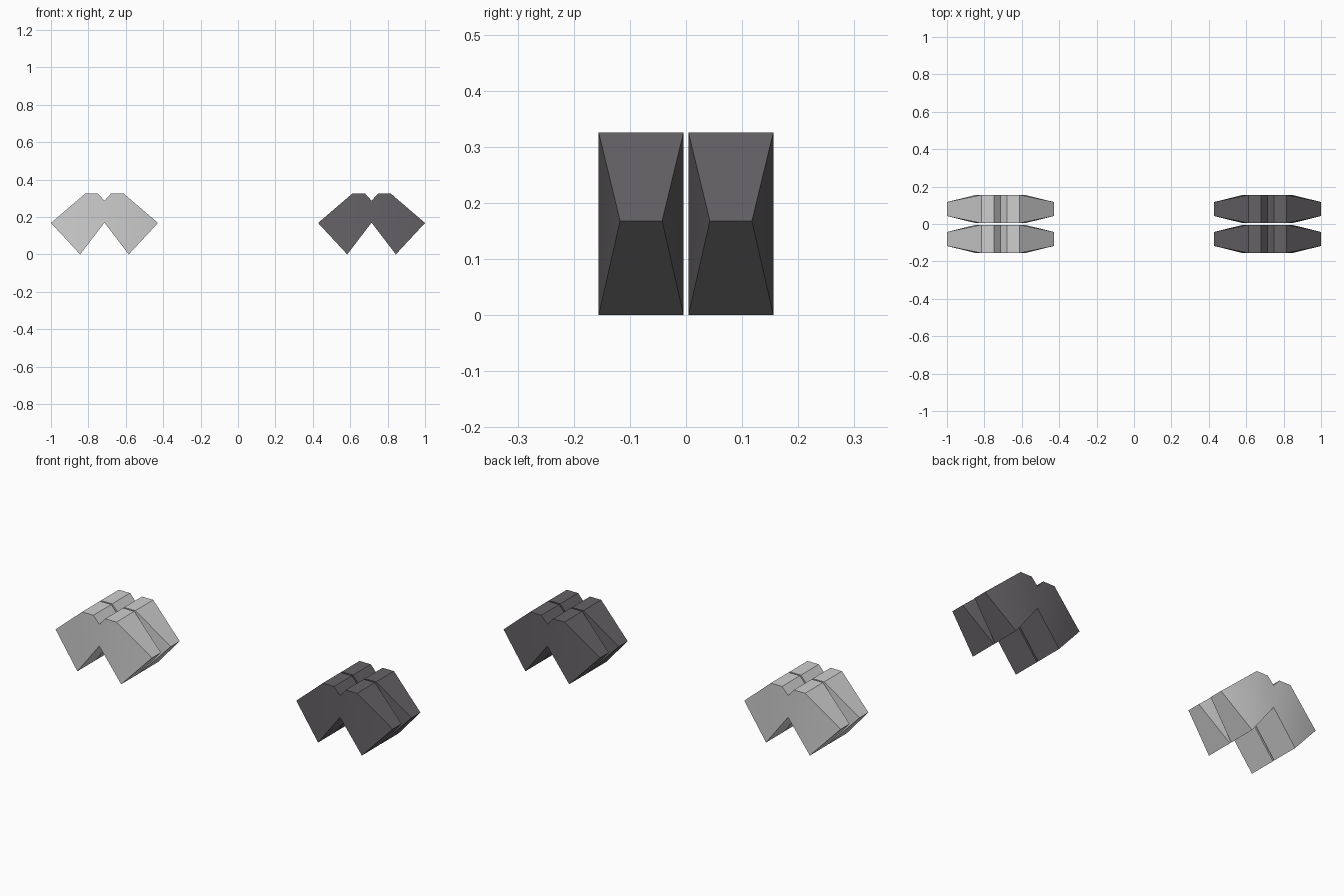
import bpy, bmesh
from mathutils import Vector

if "Cube" in bpy.data.objects:
    bpy.data.objects.remove(bpy.data.objects["Cube"])

def material(name, rgb):
    m = bpy.data.materials.new(name)
    m.diffuse_color = (*rgb, 1)
    m.use_nodes = True
    m.node_tree.nodes["Principled BSDF"].inputs["Base Color"].default_value = m.diffuse_color
    return m

light = material("light grey", (0.62, 0.62, 0.62))
dark = material("dark grey", (0.13, 0.122, 0.13))

CENTRE_X, CENTRE_Y = 0.714, 0.080
FULL, NARROW = 0.0757, 0.0375      # half depth of the body and of the pointed sides

# Right half of the outline: x, z, half depth
half = [(0.035, 0.326, FULL), (0.102, 0.326, FULL),
        (0.286, 0.168, NARROW), (0.130, 0.0, FULL)]
notch, crotch = (0, 0.287, FULL), (0, 0.170, FULL)
outline = [notch] + half + [crotch] + [(-x, z, d) for x, z, d in reversed(half)]
n = len(outline)

def clog(name, cx, cy, mat):
    """One two-legged block with sides tapering to a blunt edge."""
    bm = bmesh.new()
    sides = [[bm.verts.new((x, s * d, z)) for x, z, d in outline] for s in (-1, 1)]
    for ring in sides:
        # core halves, then the two sloping side triangles
        for idx in ((0, 1, 2, 4, 5), (0, 5, 6, 8, 9), (2, 3, 4), (6, 7, 8)):
            bm.faces.new([ring[i] for i in idx])
    for i in range(n):
        j = (i + 1) % n
        bm.faces.new((sides[0][i], sides[0][j], sides[1][j], sides[1][i]))
    bmesh.ops.recalc_face_normals(bm, faces=bm.faces)
    mesh = bpy.data.meshes.new(name)
    bm.to_mesh(mesh)
    bm.free()
    mesh.materials.append(mat)
    ob = bpy.data.objects.new(name, mesh)
    ob.location = Vector((cx, cy, 0))
    bpy.context.collection.objects.link(ob)
    bpy.ops.object.select_all(action='DESELECT')
    ob.select_set(True)
    bpy.context.view_layer.objects.active = ob
    bpy.ops.object.shade_smooth_by_angle(angle=0.52)

# A light pair on the left and a dark pair on the right
for side, sx, mat in (("light", -1, light), ("dark", 1, dark)):
    for row, sy in (("front", -1), ("back", 1)):
        clog(f"{side}_{row}_block", sx * CENTRE_X, sy * CENTRE_Y, mat)
